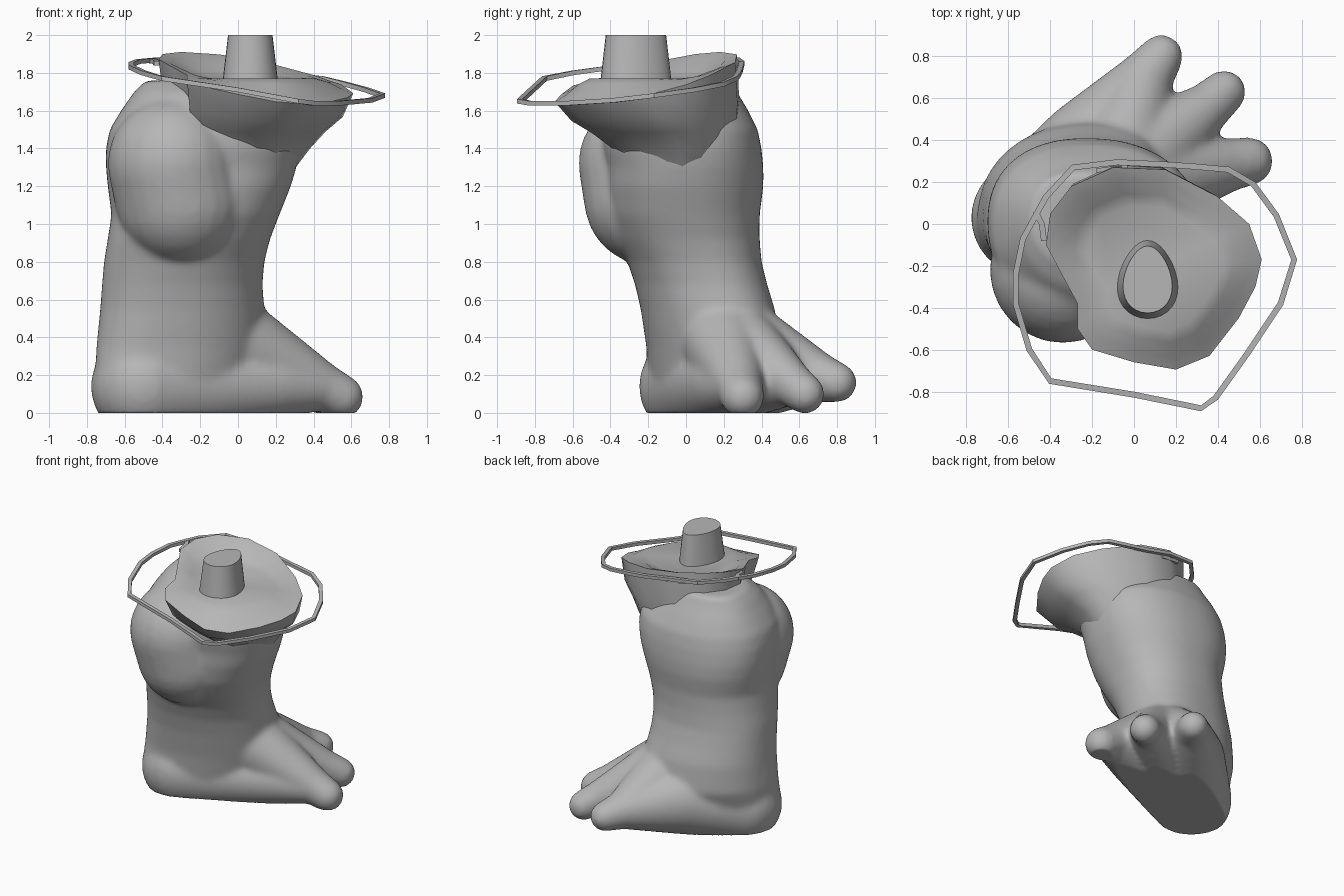
import bpy, bmesh
from math import sin, cos, pi, copysign
from mathutils import Vector, Matrix

cube = bpy.data.objects.get("Cube")
if cube:
    bpy.data.objects.remove(cube)

grey = bpy.data.materials.new("plain_grey")
grey.use_nodes = True
grey.diffuse_color = (0.47, 0.47, 0.47, 1)
grey.node_tree.nodes["Principled BSDF"].inputs["Base Color"].default_value = grey.diffuse_color


def finish(bm, name, angle=0.9):
    """Turn a bmesh into a smooth shaded object."""
    bmesh.ops.recalc_face_normals(bm, faces=bm.faces)
    mesh = bpy.data.meshes.new(name)
    bm.to_mesh(mesh)
    bm.free()
    mesh.materials.append(grey)
    obj = bpy.data.objects.new(name, mesh)
    bpy.context.collection.objects.link(obj)
    shade(obj, angle)
    return obj


def shade(obj, angle):
    bpy.ops.object.select_all(action='DESELECT')
    obj.select_set(True)
    bpy.context.view_layer.objects.active = obj
    bpy.ops.object.shade_smooth_by_angle(angle=angle)


def skin_rings(bm, rings):
    """Join rings of points into a capped tube."""
    rings = [[bm.verts.new(p) for p in ring] for ring in rings]
    n = len(rings[0])
    for a, b in zip(rings, rings[1:]):
        for i in range(n):
            j = (i + 1) % n
            bm.faces.new((a[i], a[j], b[j], b[i]))
    bm.faces.new(rings[0][::-1])
    bm.faces.new(rings[-1])


def oval(z, x0, x1, y0, y1, skew, sides=48):
    """Slightly squared, skewed oval filling the given ranges."""
    def soft(v):
        return copysign(abs(v) ** 0.88, v)
    ring = []
    for i in range(sides):
        t = 2 * pi * i / sides
        ring.append(((x0 + x1) / 2 + (x1 - x0) / 2 * soft(cos(t)),
                     (y0 + y1) / 2 + (y1 - y0) / 2 * soft(sin(t + skew)), z))
    return ring


def ball(bm, centre, radius):
    bmesh.ops.create_uvsphere(bm, u_segments=24, v_segments=16, radius=radius,
                              matrix=Matrix.Translation(centre))


def limb(bm, *joints):
    """Tapered rounded segments through (centre, radius) joints."""
    for a, b in zip(joints, joints[1:]):
        part = bmesh.new()
        ball(part, *a)
        ball(part, *b)
        out = bmesh.ops.convex_hull(part, input=part.verts)
        junk = {g for g in out["geom_interior"] + out["geom_unused"]
                if isinstance(g, bmesh.types.BMVert)}
        bmesh.ops.delete(part, geom=list(junk), context='VERTS')
        temp = bpy.data.meshes.new("segment")
        part.to_mesh(temp)
        part.free()
        bm.from_mesh(temp)
        bpy.data.meshes.remove(temp)


body = bmesh.new()
# Calf and shin
skin_rings(body, [oval(*level) for level in (
    (0.15, -0.76, 0.10, -0.20, 0.42, 0.4),
    (0.35, -0.75, 0.15, -0.21, 0.50, 0.3),
    (0.55, -0.73, 0.14, -0.24, 0.47, 0.2),
    (0.68, -0.72, 0.13, -0.27, 0.43, 0.15),
    (0.80, -0.71, 0.14, -0.31, 0.40, 0.1),
    (0.92, -0.69, 0.17, -0.37, 0.39, 0.05),
    (1.05, -0.67, 0.22, -0.41, 0.39, 0),
    (1.20, -0.69, 0.28, -0.42, 0.41, -0.05),
    (1.30, -0.70, 0.31, -0.42, 0.41, -0.05),
    (1.40, -0.70, 0.33, -0.44, 0.40, -0.05),
    (1.50, -0.68, 0.32, -0.44, 0.38, -0.05),
    (1.60, -0.62, 0.25, -0.42, 0.33, -0.1),
    (1.70, -0.55, 0.15, -0.32, 0.27, -0.1),
    (1.76, -0.49, 0.00, -0.20, 0.24, -0.1))])
# Knee
limb(body, ((-0.34, -0.22, 1.32), 0.35), ((-0.30, -0.19, 1.13), 0.35))
# Foot and three toes
heel = ((-0.50, 0.03, 0.14), 0.28)
instep = ((-0.11, 0.18, 0.43), 0.25)
outer = ((-0.20, 0.36, 0.22), 0.25)
middle = ((0.00, 0.30, 0.20), 0.23)
inner = ((0.17, 0.20, 0.15), 0.18)
knuckles = [((0.05, 0.69, 0.19), 0.135), ((0.34, 0.55, 0.16), 0.12), ((0.44, 0.28, 0.14), 0.13)]
tips = [((0.13, 0.80, 0.16), 0.105), ((0.43, 0.63, 0.10), 0.105), ((0.55, 0.30, 0.085), 0.115)]
for root, knuckle, tip in zip((outer, middle, inner), knuckles, tips):
    limb(body, heel, root, knuckle, tip)
    limb(body, instep, knuckle)
leg = finish(body, "leg_and_foot")

# Fuse the leg into one skin, soften the joins, flatten the sole
remesh = leg.modifiers.new("fuse", 'REMESH')
remesh.mode = 'VOXEL'
remesh.voxel_size = 0.018
soften = leg.modifiers.new("soften", 'SMOOTH')
soften.factor = 0.5
soften.iterations = 14
skin = bpy.data.meshes.new_from_object(leg.evaluated_get(bpy.context.evaluated_depsgraph_get()))
leg.modifiers.clear()
leg.data = skin
for v in skin.vertices:
    v.co.z = max(v.co.z, 0)
if not skin.materials:
    skin.materials.append(grey)
shade(leg, 0.9)

# Flared top: one uneven rim outline, scaled, moved and tilted per level
rim = [(0.61, -0.17), (0.58, -0.30), (0.50, -0.45), (0.36, -0.63), (0.20, -0.695), (0.0, -0.66),
       (-0.2, -0.6), (-0.27, -0.5), (-0.27, -0.38), (-0.34, -0.25), (-0.42, -0.1), (-0.40, 0.05),
       (-0.3, 0.18), (-0.1, 0.27), (0.15, 0.26), (0.40, 0.13), (0.55, 0.0)]


def rim_level(z, cx, cy, scale, tilt):
    ring = []
    for px, py in rim:
        dx, dy = (px - 0.1) * scale, (py + 0.21) * scale
        ring.append((cx + dx, cy + dy, z + tilt * (0.21 * dy - 0.16 * dx)))
    return ring


flare = bmesh.new()
skin_rings(flare, [rim_level(*level) for level in (
    (1.15, 0.00, -0.04, 0.40, 0),
    (1.30, 0.02, -0.04, 0.56, 0),
    (1.40, 0.035, -0.06, 0.68, 0),
    (1.50, 0.055, -0.11, 0.80, 0.2),
    (1.60, 0.085, -0.16, 0.92, 0.5),
    (1.765, 0.10, -0.21, 1.00, 1),
    (1.77, 0.10, -0.21, 0.88, 0.85),
    (1.77, 0.10, -0.21, 0.74, 0.35),
    (1.77, 0.10, -0.21, 0.62, 0))])
finish(flare, "flared_top", 0.8)

# Egg-shaped peg, tapering upward
peg = bmesh.new()
skin_rings(peg, [[(0.065 + rx * cos(t) * (1 - 0.22 * sin(t)), -0.265 + ry * sin(t), z)
                  for t in [2 * pi * i / 32 for i in range(32)]]
                 for z, rx, ry in ((1.74, 0.145, 0.19), (2.0, 0.115, 0.16))])
finish(peg, "peg", 0.6)


def band(name, points, closed, width=0.014):
    """Thin irregular strip swept along a path."""
    bm = bmesh.new()
    n = len(points)
    pts = [Vector(p) for p in points]
    loops = []
    for i, p in enumerate(pts):
        before = pts[i - 1] if closed or i else p
        after = pts[(i + 1) % n] if closed or i < n - 1 else p
        side = (after - before).cross(Vector((0, 0, 1))).normalized() * width
        up = Vector((0, 0, 0.012))
        loops.append([bm.verts.new(p + s * side + u * up)
                      for s, u in ((1, 1), (-1, 1), (-1, -1), (1, -1))])
    for i in range(n if closed else n - 1):
        a, b = loops[i], loops[(i + 1) % n]
        for k in range(4):
            m = (k + 1) % 4
            bm.faces.new((a[k], a[m], b[m], b[k]))
    if not closed:
        bm.faces.new(loops[0])
        bm.faces.new(loops[-1][::-1])
    finish(bm, name, 0.6)


# Loose ring around the top
band("loose_ring", [
    (-0.565, -0.38, 1.83), (-0.50, -0.60, 1.80), (-0.40, -0.75, 1.77), (0.00, -0.815, 1.71),
    (0.32, -0.88, 1.65), (0.39, -0.83, 1.64), (0.54, -0.62, 1.64), (0.70, -0.38, 1.655),
    (0.765, -0.17, 1.68), (0.68, 0.04, 1.71), (0.57, 0.19, 1.74), (0.45, 0.26, 1.77),
    (0.28, 0.275, 1.79), (0.13, 0.285, 1.81), (-0.08, 0.295, 1.85), (-0.29, 0.27, 1.87),
    (-0.42, 0.13, 1.87), (-0.53, -0.07, 1.86), (-0.565, -0.24, 1.845)], True)
band("ring_sliver", [(-0.18, 0.255, 1.84), (-0.11, 0.265, 1.83), (-0.03, 0.27, 1.82)], False, 0.01)
band("ring_hook", [(-0.47, 0.06, 1.865), (-0.44, 0.0, 1.86), (-0.43, -0.08, 1.85)], False)
